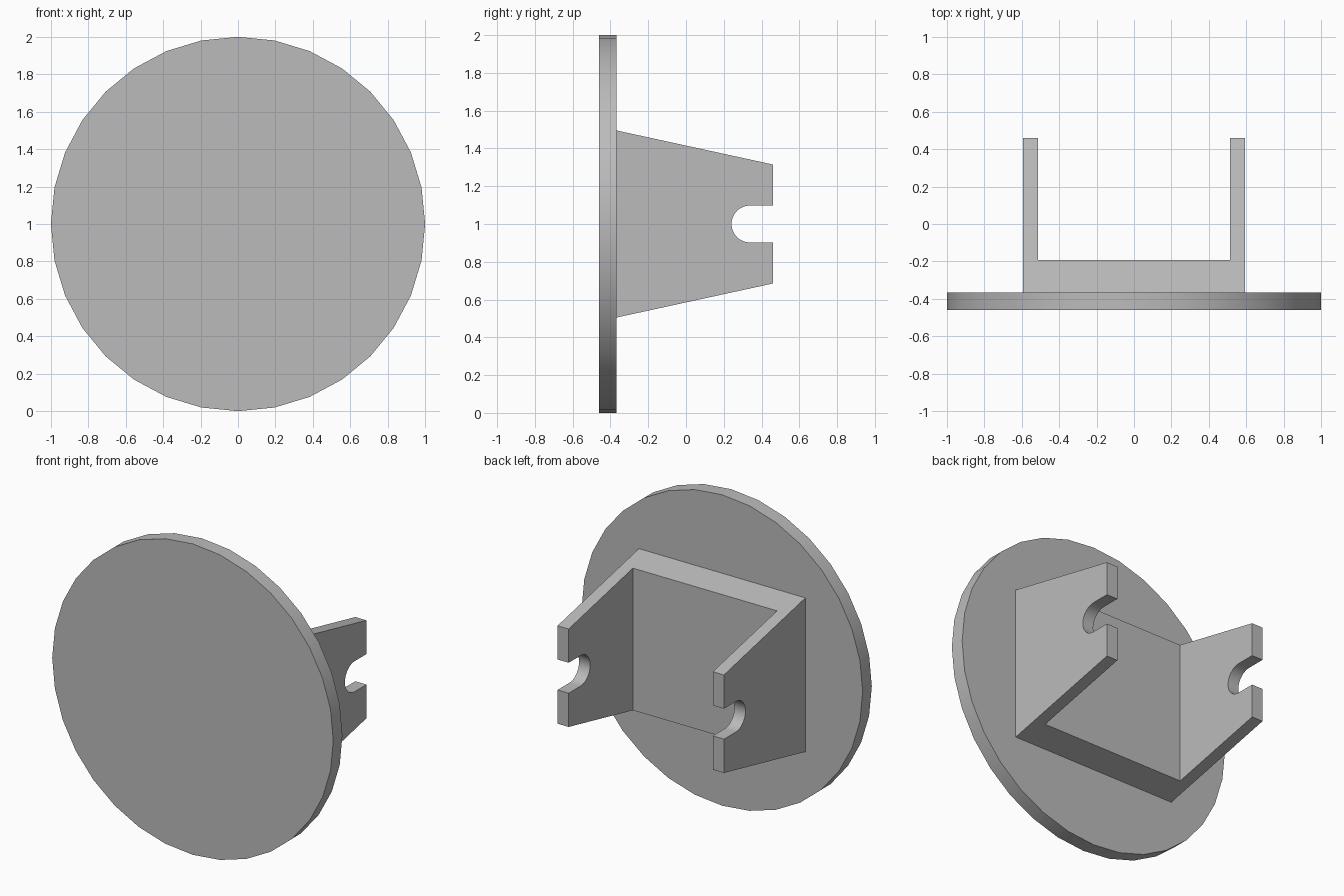
import bpy
import bmesh
import math
from mathutils import Matrix, Vector

default = bpy.data.objects.get("Cube")
if default:
    bpy.data.objects.remove(default, do_unlink=True)

FRONT, DISC_BACK, REAR = -0.46, -0.367, 0.46
MID = 1.0  # height of the disc centre

grey = bpy.data.materials.new("plain grey")
grey.use_nodes = True
colour = (0.5, 0.5, 0.5, 1)
grey.diffuse_color = colour
grey.node_tree.nodes["Principled BSDF"].inputs["Base Color"].default_value = colour


def add_object(name, bm):
    bmesh.ops.recalc_face_normals(bm, faces=bm.faces)
    mesh = bpy.data.meshes.new(name)
    bm.to_mesh(mesh)
    bm.free()
    mesh.materials.append(grey)
    obj = bpy.data.objects.new(name, mesh)
    bpy.context.collection.objects.link(obj)
    return obj


def extrude_profile(name, profile, half_width):
    """Extrude a (y, z) outline symmetrically along x."""
    bm = bmesh.new()
    face = bm.faces.new([bm.verts.new((-half_width, y, MID + z)) for y, z in profile])
    swept = bmesh.ops.extrude_face_region(bm, geom=[face])["geom"]
    verts = [v for v in swept if isinstance(v, bmesh.types.BMVert)]
    bmesh.ops.translate(bm, verts=verts, vec=Vector((2 * half_width, 0, 0)))
    return add_object(name, bm)


def activate(obj):
    bpy.ops.object.select_all(action='DESELECT')
    obj.select_set(True)
    bpy.context.view_layer.objects.active = obj


def cut(obj, cutter):
    cutter.hide_render = True
    mod = obj.modifiers.new("cut", 'BOOLEAN')
    mod.operation = 'DIFFERENCE'
    mod.solver = 'EXACT'
    mod.object = cutter
    activate(obj)
    bpy.ops.object.modifier_apply(modifier=mod.name)
    bpy.data.objects.remove(cutter, do_unlink=True)


def smooth(obj):
    activate(obj)
    bpy.ops.object.shade_smooth_by_angle(angle=math.radians(30))


# Round face plate, standing upright
bm = bmesh.new()
bmesh.ops.create_cone(bm, cap_ends=True, segments=32, radius1=1, radius2=1,
                      depth=DISC_BACK - FRONT)
centre = Matrix.Translation((0, (FRONT + DISC_BACK) / 2, MID))
bm.transform(centre @ Matrix.Rotation(math.pi / 2, 4, 'X'))
disc = add_object("round_plate", bm)

# Tapered U-shaped bracket behind the plate
taper = [(DISC_BACK, -0.495), (REAR, -0.315), (REAR, 0.315), (DISC_BACK, 0.495)]
bracket = extrude_profile("bracket", taper, 0.592)

# Hollow between the two arms
hollow = [(-0.193, -0.8), (0.8, -0.8), (0.8, 0.8), (-0.193, 0.8)]
cut(bracket, extrude_profile("hollow_cutter", hollow, 0.513))

# Round-ended slots through both arms
radius, slot_y, steps = 0.098, 0.339, 16
slot = [(0.8, radius)]
for i in range(steps + 1):
    a = math.pi / 2 + math.pi * i / steps
    slot.append((slot_y + radius * math.cos(a), radius * math.sin(a)))
slot.append((0.8, -radius))
cut(bracket, extrude_profile("slot_cutter", slot, 0.8))

for part in (disc, bracket):
    smooth(part)
